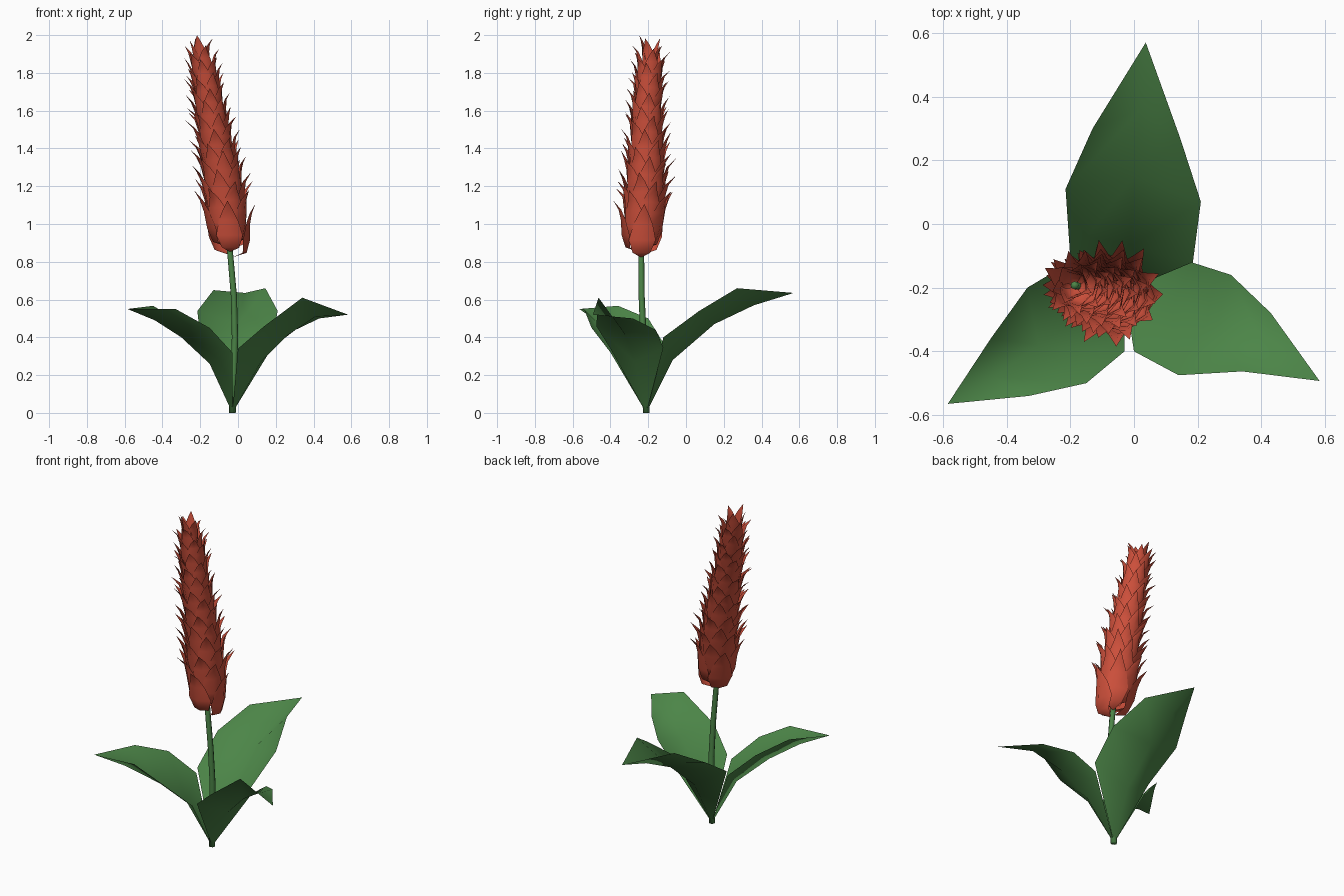
import bpy, math, random
from mathutils import Vector

if "Cube" in bpy.data.objects:
    bpy.data.objects.remove(bpy.data.objects["Cube"])

random.seed(4)


def material(name, rgb):
    m = bpy.data.materials.new(name)
    m.diffuse_color = (*rgb, 1)
    m.use_nodes = True
    m.node_tree.nodes["Principled BSDF"].inputs["Base Color"].default_value = m.diffuse_color
    return m


green = material("leaf green", (0.072, 0.235, 0.064))
red = material("bract red", (0.60, 0.078, 0.043))


def add(name, verts, faces, mat):
    me = bpy.data.meshes.new(name)
    me.from_pydata([tuple(v) for v in verts], [], faces)
    me.materials.append(mat)
    for p in me.polygons:
        p.use_smooth = True
    ob = bpy.data.objects.new(name, me)
    bpy.context.collection.objects.link(ob)
    return ob


# centre line of the whole plant, sampled by height
PATH = [(-0.03, -0.21, 0), (-0.016, -0.225, 0.4), (-0.022, -0.235, 0.62),
        (-0.04, -0.237, 0.83), (-0.078, -0.215, 1.2), (-0.145, -0.205, 1.6),
        (-0.195, -0.19, 1.9), (-0.2, -0.19, 2.0)]


def axis(z):
    for a, b in zip(PATH, PATH[1:]):
        if z <= b[2]:
            return Vector(a).lerp(Vector(b), (z - a[2]) / (b[2] - a[2]))
    return Vector(PATH[-1])


# stem: slim eight-sided tube running up inside the flower
N = 8
sv, sf = [], []
heights = [0, 0.2, 0.4, 0.62, 0.83, 1.2, 1.6, 1.85]
for i, z in enumerate(heights):
    r = 0.018 - 0.003 * z
    for k in range(N):
        a = 2 * math.pi * k / N
        sv.append(axis(z) + Vector((r * math.cos(a), r * math.sin(a), 0)))
        if i:
            k2 = (k + 1) % N
            sf.append(((i - 1) * N + k, (i - 1) * N + k2, i * N + k2, i * N + k))
sf += [tuple(reversed(range(N))), tuple(range(len(sv) - N, len(sv)))]
add("stem", sv, sf, green)


# leaves: folded blades, three stations of (edge, midrib, edge) plus a tip
def leaf(name, stations, tip):
    v = [(-0.03, -0.21, 0.0)] + [p for s in stations for p in s] + [tip]
    f = [(0, 2, 1), (0, 3, 2)]
    for i in range(len(stations) - 1):
        a = 1 + 3 * i
        f += [(a, a + 1, a + 4, a + 3), (a + 1, a + 2, a + 5, a + 4)]
    a, t = 1 + 3 * (len(stations) - 1), len(v) - 1
    f += [(a, a + 1, t), (a + 1, a + 2, t)]
    add(name, v, f, green)


leaf("back_leaf",
     [((-0.20, -0.11, 0.40), (-0.01, -0.07, 0.28), (0.185, -0.12, 0.40)),
      ((-0.215, 0.11, 0.54), (0.0, 0.15, 0.47), (0.21, 0.07, 0.54)),
      ((-0.13, 0.30, 0.65), (0.02, 0.36, 0.57), (0.145, 0.27, 0.66))],
     (0.037, 0.57, 0.635))
leaf("right_leaf",
     [((0.18, -0.12, 0.345), (0.12, -0.27, 0.27), (0.0, -0.40, 0.34)),
      ((0.305, -0.16, 0.44), (0.26, -0.32, 0.41), (0.14, -0.475, 0.46)),
      ((0.43, -0.28, 0.50), (0.41, -0.39, 0.51), (0.34, -0.463, 0.61))],
     (0.583, -0.493, 0.52))
leaf("left_leaf",
     [((-0.03, -0.40, 0.32), (-0.15, -0.28, 0.26), (-0.20, -0.12, 0.37)),
      ((-0.15, -0.50, 0.45), (-0.30, -0.38, 0.40), (-0.335, -0.20, 0.50)),
      ((-0.33, -0.54, 0.55), (-0.44, -0.48, 0.49), (-0.45, -0.36, 0.567))],
     (-0.585, -0.565, 0.55))

# flower: overlapping pointed bracts in a golden-angle spiral
# rows of (length fraction, radius fraction, half width fraction)
ROWS = [(0.0, 0.15, 0.4), (0.08, 0.78, 0.8), (0.32, 1.0, 1.0),
        (0.62, 1.08, 0.62), (0.82, 1.22, 0.27)]
bv, bf = [], []
COUNT = 84
for n in range(COUNT):
    t = n / (COUNT - 1)
    z0 = 0.825 + 1.0 * t ** 0.95
    length = (0.30 - 0.13 * t) * random.uniform(0.9, 1.05)
    if n == COUNT - 1:
        length = 0.175
    R = 0.112 - 0.052 * t
    if t > 0.95:
        R *= 0.7
    half = 0.085 - 0.035 * t
    ang = n * 2.39996
    flare = random.uniform(1.4, 1.65)
    start = len(bv)
    for u, rf, wf in ROWS:
        z = z0 + u * length
        for s in (-1, 0, 1):
            r = R * rf * (1 if s == 0 else 0.93)
            a = ang + s * wf * half / R
            bv.append(axis(z) + Vector((r * math.cos(a), r * math.sin(a), 0)))
    tip = axis(z0 + length)
    bv.append(tip + Vector((math.cos(ang), math.sin(ang), 0)) * R * flare)
    for i in range(len(ROWS) - 1):
        for c in (0, 1):
            q = start + 3 * i + c
            bf.append((q, q + 1, q + 4, q + 3))
    q = start + 3 * (len(ROWS) - 1)
    bf += [(q, q + 1, q + 3), (q + 1, q + 2, q + 3)]
add("flower_bracts", bv, bf, red)
